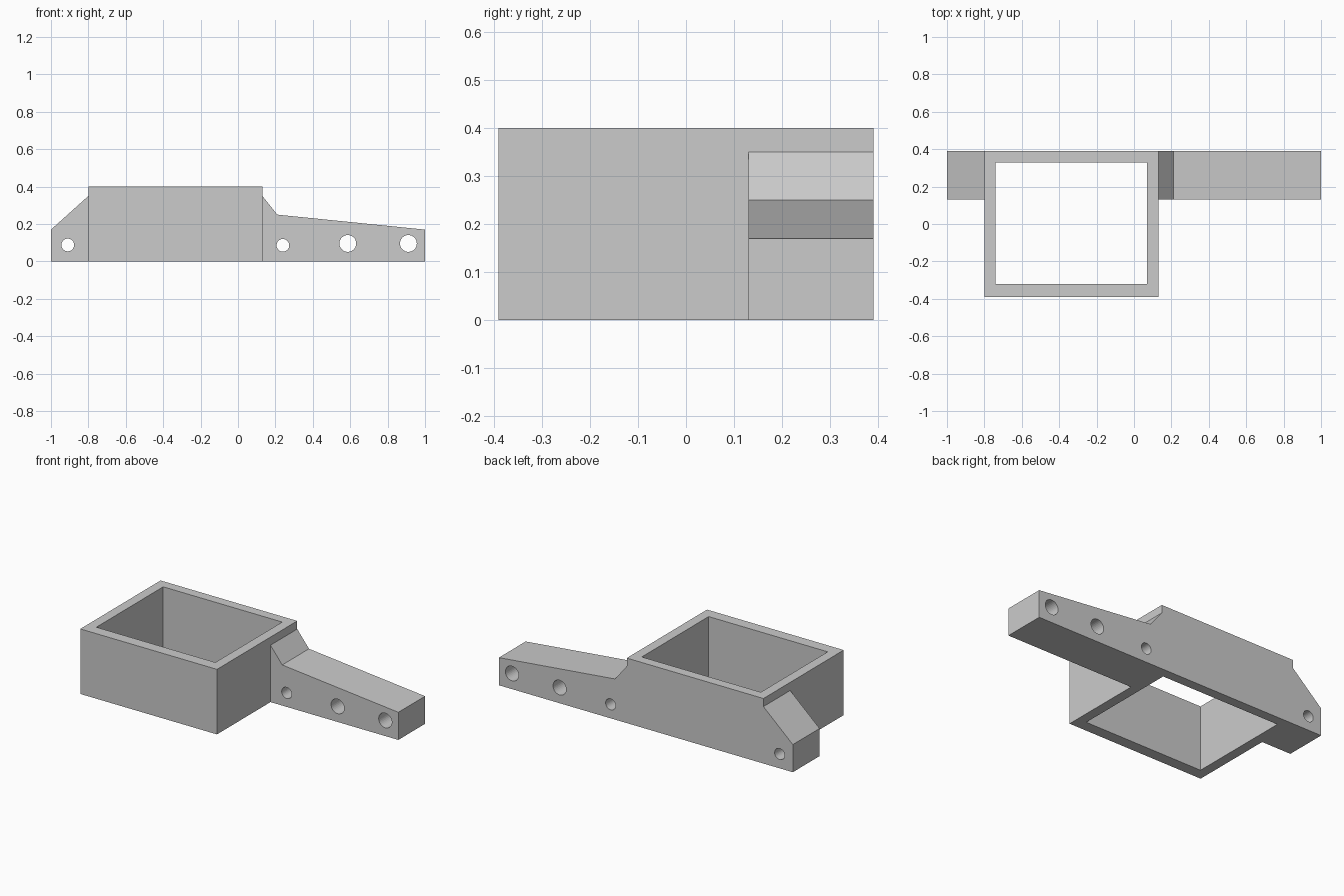
import bpy
import bmesh
import math

cube = bpy.data.objects.get("Cube")
if cube:
    bpy.data.objects.remove(cube, do_unlink=True)

# Single plain grey
grey = bpy.data.materials.new("plain grey")
grey.use_nodes = True
colour = (0.6, 0.6, 0.6, 1)
grey.diffuse_color = colour
grey.node_tree.nodes["Principled BSDF"].inputs["Base Color"].default_value = colour

FRAME_LEFT, FRAME_RIGHT = 0.13, -0.80
BACK, ARM_FRONT, HEIGHT = 0.39, 0.13, 0.40


def make_object(name, bm):
    bmesh.ops.recalc_face_normals(bm, faces=bm.faces)
    mesh = bpy.data.meshes.new(name)
    bm.to_mesh(mesh)
    bm.free()
    mesh.materials.append(grey)
    obj = bpy.data.objects.new(name, mesh)
    bpy.context.collection.objects.link(obj)
    return obj


def extrude_profile(name, points, direction):
    """Fill a closed outline and push it along a direction."""
    bm = bmesh.new()
    face = bm.faces.new([bm.verts.new(p) for p in points])
    result = bmesh.ops.extrude_face_region(bm, geom=[face], use_keep_orig=True)
    moved = [v for v in result["geom"] if isinstance(v, bmesh.types.BMVert)]
    bmesh.ops.translate(bm, verts=moved, vec=direction)
    return make_object(name, bm)


def cut(target, cutter):
    mod = target.modifiers.new("cut " + cutter.name, "BOOLEAN")
    mod.operation = "DIFFERENCE"
    mod.solver = "EXACT"
    mod.object = cutter
    cutter.hide_render = True
    cutter.hide_set(True)


def rectangle(x0, x1, y0, y1, z):
    return [(x0, y0, z), (x1, y0, z), (x1, y1, z), (x0, y1, z)]


def make_arm(name, outline, holes):
    """Side outline in x and z, drilled from front to back."""
    arm = extrude_profile(name, [(x, ARM_FRONT, z) for x, z in outline],
                          (0, BACK - ARM_FRONT, 0))
    for i, (x, z, radius) in enumerate(holes):
        ring = [(x + radius * math.cos(math.tau * k / 32), ARM_FRONT - 0.1,
                 z + radius * math.sin(math.tau * k / 32)) for k in range(32)]
        drill = extrude_profile(f"{name}_drill_{i + 1}", ring, (0, 0.5, 0))
        cut(arm, drill)
    # Smooth bores, crisp edges
    bpy.ops.object.select_all(action="DESELECT")
    arm.select_set(True)
    bpy.context.view_layer.objects.active = arm
    return arm


# Open rectangular frame
frame = extrude_profile("open_frame",
                        rectangle(FRAME_RIGHT, FRAME_LEFT, -BACK, BACK, 0),
                        (0, 0, HEIGHT))
opening = extrude_profile("frame_opening",
                          rectangle(-0.74, 0.07, -0.32, 0.33, -0.1),
                          (0, 0, HEIGHT + 0.2))
cut(frame, opening)

# Short bracket with a sloping gusset
make_arm("short_arm",
         [(-1, 0), (FRAME_RIGHT, 0), (FRAME_RIGHT, 0.35), (-1, 0.17)],
         [(-0.91, 0.088, 0.034)])

# Long tapering arm with a gusset at its root
make_arm("long_arm",
         [(FRAME_LEFT, 0), (1, 0), (1, 0.17), (0.21, 0.25), (FRAME_LEFT, 0.35)],
         [(0.24, 0.086, 0.034), (0.587, 0.096, 0.045), (0.911, 0.096, 0.045)])
